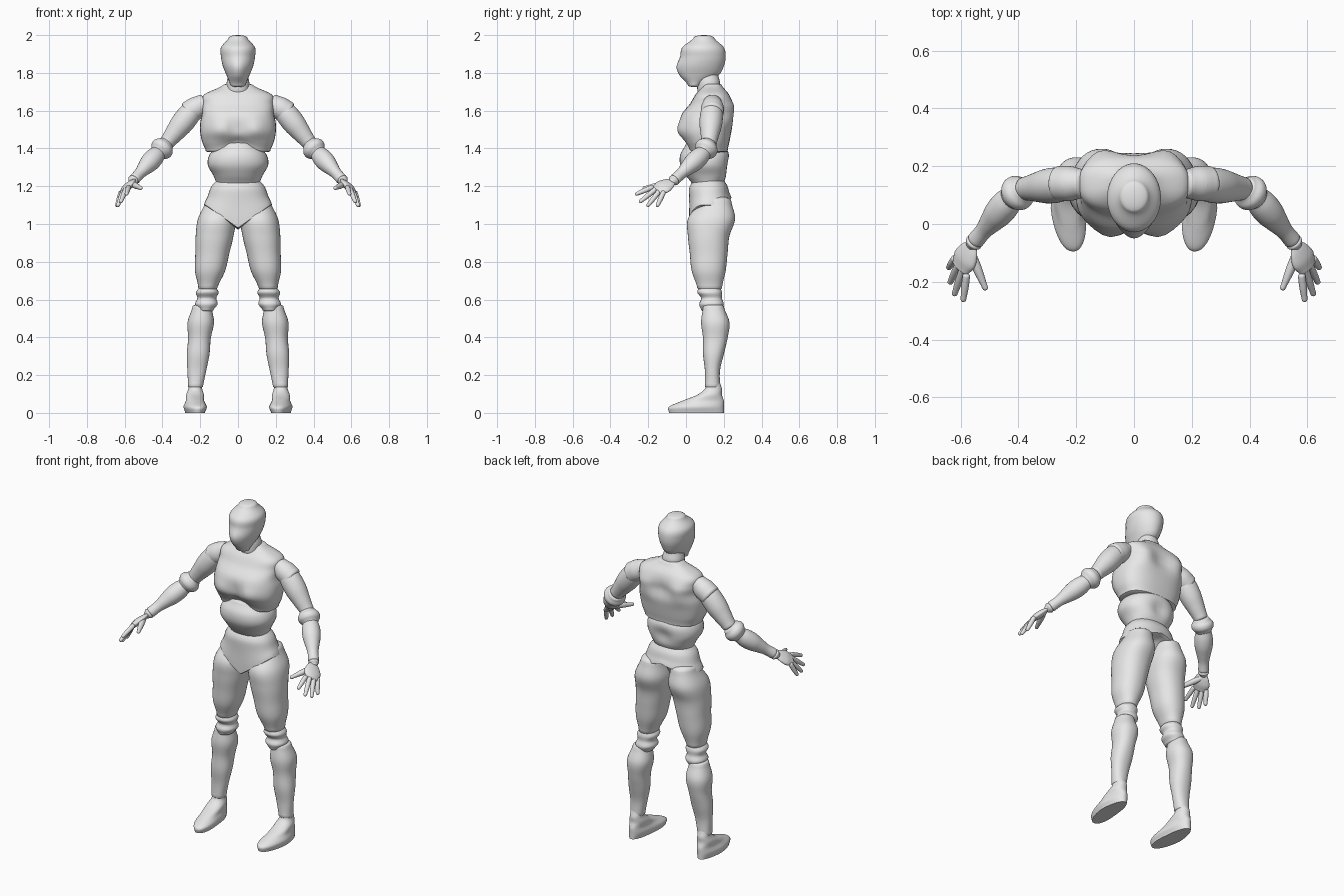
import bpy, bmesh
from math import sin, cos, pi, exp, copysign, radians
from mathutils import Vector

cube = bpy.data.objects.get("Cube")
if cube:
    bpy.data.objects.remove(cube, do_unlink=True)

grey = bpy.data.materials.new("light_grey")
grey.use_nodes = True
grey.diffuse_color = (.8, .8, .8, 1)
grey.node_tree.nodes["Principled BSDF"].inputs["Base Color"].default_value = grey.diffuse_color

SIDES, STEPS, DOME_RINGS = 40, 6, 5


def smooth(values):
    """Fill in a list of sizes with a Catmull-Rom spline."""
    out = []
    for i, (b, c) in enumerate(zip(values, values[1:])):
        a = values[max(i - 1, 0)]
        d = values[min(i + 2, len(values) - 1)]
        enter, leave = (c - a) / 2, (d - b) / 2
        for k in range(STEPS):
            t = k / STEPS
            out.append(b + t * (enter + t * (3 * (c - b) - 2 * enter - leave
                                             + t * (2 * (b - c) + enter + leave))))
    return out + [values[-1]]


def round_end(section, neighbour, height):
    """Extra shrinking sections that close one end with a dome."""
    centre, u, v = section
    axis = u.cross(v).normalized()
    axis *= copysign(height, axis.dot(centre - neighbour[0]))
    angles = [pi / 2 * k / (DOME_RINGS + .2) for k in range(1, DOME_RINGS + 1)]
    return [(centre + axis * sin(a), u * cos(a), v * cos(a)) for a in angles]


def sculpt(verts, centre, radius, push):
    """Push the surface softly around one spot."""
    for v in verts:
        v += Vector(push) * exp(-((v - Vector(centre)).length / radius) ** 2)


def add_mesh(name, verts, mirrored):
    bm = bmesh.new()
    vs = [bm.verts.new((-v.x if mirrored else v.x, v.y, v.z)) for v in verts]
    rings = [vs[i:i + SIDES] for i in range(0, len(vs), SIDES)]
    for low, high in zip(rings, rings[1:]):
        for k in range(SIDES):
            bm.faces.new((low[k - 1], low[k], high[k], high[k - 1]))
    bm.faces.new(rings[0])
    bm.faces.new(rings[-1])
    bmesh.ops.recalc_face_normals(bm, faces=bm.faces)
    for face in bm.faces:
        face.smooth = True
    mesh = bpy.data.meshes.new(name)
    bm.to_mesh(mesh)
    bm.free()
    mesh.set_sharp_from_angle(angle=radians(50))
    mesh.materials.append(grey)
    bpy.context.collection.objects.link(bpy.data.objects.new(name, mesh))


def skin(name, sections, domes, power, bulges, shape, paired):
    """Skin the sections, sculpt them, and mirror paired parts."""
    sections = (round_end(sections[0], sections[1], domes[0])[::-1] + sections
                + round_end(sections[-1], sections[-2], domes[1]))
    verts = []
    for centre, u, v in sections:
        for k in range(SIDES):
            angle = 2 * pi * k / SIDES
            x, y = (copysign(abs(w) ** (2 / power), w) for w in (cos(angle), sin(angle)))
            verts.append(centre + u * x + v * y)
    for (x, y, z), radius, push in bulges:
        for side in {x, -x}:
            sculpt(verts, (side, y, z), radius, push)
    if shape:
        for v in verts:
            shape(v)
    if paired:
        add_mesh("left_" + name, verts, False)
        add_mesh("right_" + name, verts, True)
    else:
        add_mesh(name, verts, False)


def stack(name, top, bottom, widths, fronts, backs, x=(0, 0), domes=(.01, .01),
          power=2.2, bulges=(), shape=None):
    """Evenly spaced level sections, given by half width, front edge and back edge."""
    sizes = list(zip(smooth(widths), smooth(fronts), smooth(backs)))
    sections = []
    for i, (width, front, back) in enumerate(sizes):
        t = i / (len(sizes) - 1)
        centre = Vector((x[0] + (x[1] - x[0]) * t, (front + back) / 2, top + (bottom - top) * t))
        sections.append((centre, Vector((width, 0, 0)), Vector((0, (back - front) / 2, 0))))
    skin(name, sections, domes, power, bulges, shape, x != (0, 0))


def limb(name, start, end, radii, domes=(.01, .01), wide=Vector((0, 0, 1)), flat=1):
    """Round or flattened sections along a straight bone."""
    along = (end - start).normalized()
    u = (wide - along * wide.dot(along)).normalized()
    v = along.cross(u) * flat
    radii = smooth(radii)
    sections = [(start.lerp(end, i / (len(radii) - 1)), u * r, v * r) for i, r in enumerate(radii)]
    skin(name, sections, domes, 2, (), None, True)


# Head and neck
stack("head", 1.985, 1.735,
      widths=[.05, .09, .09, .08, .06, .04],
      fronts=[.04, -.02, -.03, -.04, -.03, .01],
      backs=[.15, .2, .21, .2, .17, .08],
      domes=(.015, .01), power=2, bulges=[((0, -.04, 1.83), .04, (0, -.01, 0))])
stack("neck", 1.79, 1.67,
      widths=[.05, .06, .06, .07],
      fronts=[.06, .06, .06, .07],
      backs=[.17, .18, .18, .2])

# Chest shell: pectorals, breastbone, rib arch, shoulder blades and spine groove
stack("chest", 1.735, 1.385,
      widths=[.08, .18, .19, .19, .2, .2, .19, .17],
      fronts=[.09, .05, .02, -.02, -.03, -.03, -.01, .01],
      backs=[.19, .23, .25, .25, .25, .24, .23, .22],
      power=2.6,
      bulges=[((.09, -.03, 1.5), .06, (0, -.02, 0)),
              ((0, -.03, 1.5), .04, (0, .02, 0)),
              ((0, 0, 1.38), .07, (0, .01, .04)),
              ((.13, .25, 1.6), .06, (0, .02, 0)),
              ((0, .25, 1.6), .06, (0, -.02, 0))])

# Abdomen
stack("abdomen", 1.425, 1.2,
      widths=[.1, .15, .16, .13, .11],
      fronts=[0, -.03, -.03, 0, .04],
      backs=[.2, .23, .23, .22, .19],
      bulges=[((0, .23, 1.3), .05, (0, -.02, 0))])


def cut_hem(v):
    """Drop the front hem to a V and raise the back hem over the seat."""
    low = min(1, max(0, (1.18 - v.z) / .08))
    front = min(1, max(0, (.17 - v.y) / .08))
    middle = low * max(0, 1 - abs(v.x) / .17)
    v.z += middle * (.04 - .16 * front)
    v.y += middle * front * .02


# Pelvis
stack("pelvis", 1.25, 1.1,
      widths=[.1, .14, .16, .18],
      fronts=[.05, .02, .01, 0],
      backs=[.19, .22, .23, .24], shape=cut_hem)

# Legs
stack("thigh", 1.12, .66, x=(.1, .16),
      widths=[.07, .1, .1, .09, .08, .05],
      fronts=[.07, .01, .01, .02, .03, .06],
      backs=[.24, .26, .23, .22, .21, .19], domes=(.03, .01))
stack("knee", .67, .545, x=(.16, .17),
      widths=[.04, .06, .05, .06, .04],
      fronts=[.07, .06, .08, .07, .08],
      backs=[.18, .19, .19, .2, .19])
stack("shin", .565, .14, x=(.19, .225),
      widths=[.05, .07, .06, .06, .05, .04],
      fronts=[.09, .08, .09, .09, .1, .1],
      backs=[.2, .23, .22, .2, .18, .18])


def shape_foot(v):
    """Narrow the heel and turn the toe slightly inward."""
    v.x += (.23 - v.x) * .9 * max(0, v.y - .05) - .12 * max(0, .06 - v.y)


stack("foot", .16, 0, x=(.225, .23),
      widths=[.04, .04, .05, .05, .06, .05],
      fronts=[.1, .1, .06, -.02, -.09, -.09],
      backs=[.18, .19, .19, .2, .2, .2], domes=(.01, 0), shape=shape_foot)

# Arms
shoulder = Vector((.22, .14, 1.63))
elbow = Vector((.4, .12, 1.4))
wrist = Vector((.555, -.065, 1.23))
inner, outer = Vector((-.04, 0, .01)), Vector((.04, 0, -.04))
limb("shoulder", shoulder + inner, shoulder + outer, [.05, .06, .06], domes=(.02, .02))
limb("upper_arm", shoulder, shoulder.lerp(elbow, .88), [.05, .06, .06, .05, .04], domes=(.03, .01))
limb("elbow", shoulder.lerp(elbow, .9), elbow.lerp(wrist, .15), [.045, .06, .06, .045])
limb("forearm", elbow.lerp(wrist, .1), elbow.lerp(wrist, .95), [.04, .05, .05, .04, .03, .03])
limb("wrist", elbow.lerp(wrist, .94), elbow.lerp(wrist, 1.05), [.02, .03, .02])

# Hands: the fingers fan out along the knuckle line
knuckles = Vector((.6, -.15, 1.18))
across = Vector((.05, .075, -.035))
limb("palm", wrist, knuckles, [.02, .04, .05, .04], wide=across, flat=.4)
limb("thumb", wrist.lerp(knuckles, .3), Vector((.515, -.22, 1.19)), [.016, .016, .01])
tips = {"index_finger": (.59, -.26, 1.16), "middle_finger": (.62, -.24, 1.12),
        "ring_finger": (.635, -.2, 1.1), "little_finger": (.64, -.15, 1.1)}
for i, (finger, tip) in enumerate(tips.items()):
    limb(finger, knuckles + across * (i / 3 - .5) * .8, Vector(tip), [.013, .013, .01])
